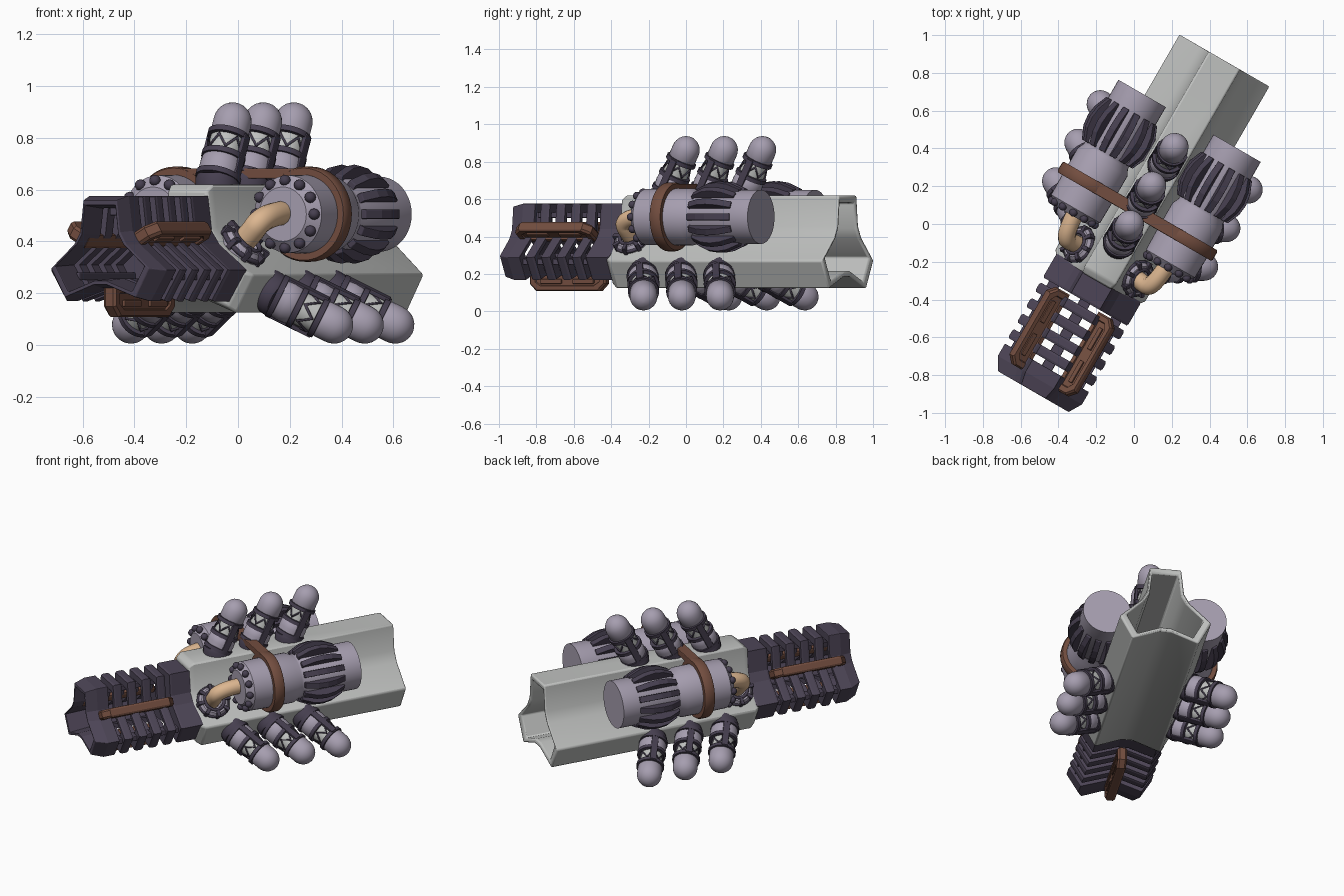
import bpy, bmesh, math
from mathutils import Matrix, Vector

if "Cube" in bpy.data.objects:
    bpy.data.objects.remove(bpy.data.objects["Cube"])

T, R = Matrix.Translation, Matrix.Rotation
rad = math.radians


def material(name, col):
    m = bpy.data.materials.new(name)
    m.diffuse_color = (*col, 1)
    m.use_nodes = True
    m.node_tree.nodes["Principled BSDF"].inputs["Base Color"].default_value = m.diffuse_color
    return m


GREY = material("light_grey", (0.52, 0.53, 0.52))
LILAC = material("lilac_grey", (0.38, 0.34, 0.43))
DARK = material("dark_plum", (0.062, 0.05, 0.08))
GRIP = material("grip_plum", (0.075, 0.06, 0.095))
BROWN = material("brown_leather", (0.17, 0.075, 0.05))
TAN = material("tan_hose", (0.72, 0.47, 0.28))


def finish(name, bm, mat, matrix=Matrix(), bevel=0, smooth=True):
    bmesh.ops.recalc_face_normals(bm, faces=bm.faces)
    me = bpy.data.meshes.new(name)
    bm.to_mesh(me)
    bm.free()
    me.materials.append(mat)
    ob = bpy.data.objects.new(name, me)
    bpy.context.collection.objects.link(ob)
    ob.matrix_basis = matrix
    if smooth:
        me.shade_smooth()
        me.set_sharp_from_angle(angle=rad(35))
    if bevel:
        b = ob.modifiers.new("bevel", "BEVEL")
        b.width, b.segments, b.limit_method = bevel, 2, 'ANGLE'
    return ob


def skin(name, loops, mat, matrix=Matrix(), ring=False, **kw):
    """Join loops of points; cap both ends, or close last to first."""
    bm = bmesh.new()
    rows = [[bm.verts.new(p) for p in lp] for lp in loops]
    pairs = list(zip(rows, rows[1:])) + ([(rows[-1], rows[0])] if ring else [])
    for a, b in pairs:
        for i in range(len(a)):
            j = (i + 1) % len(a)
            bm.faces.new((a[i], a[j], b[j], b[i]))
    if not ring:
        bm.faces.new(rows[0])
        bm.faces.new(rows[-1])
    return finish(name, bm, mat, matrix, **kw)


def revolve(name, prof, mat, matrix, seg=28):
    """Profile of (radius, height) turned about local z."""
    loops = [[(r * math.cos(2 * math.pi * i / seg), r * math.sin(2 * math.pi * i / seg), h)
              for i in range(seg)] for r, h in prof]
    return skin(name, loops, mat, matrix)


def box(name, size, mat, matrix, bevel=0.004):
    bm = bmesh.new()
    bmesh.ops.create_cube(bm, size=1, matrix=Matrix.Diagonal((*size, 1)))
    return finish(name, bm, mat, matrix, bevel=bevel, smooth=False)


def tube(name, pts, r, mat, matrix=Matrix(), cyclic=False, spline='POLY', res=3):
    cu = bpy.data.curves.new(name, 'CURVE')
    cu.dimensions, cu.bevel_depth, cu.bevel_resolution = '3D', r, res
    sp = cu.splines.new(spline)
    sp.points.add(len(pts) - 1)
    for p, q in zip(sp.points, pts):
        p.co = (*q, 1)
    sp.use_cyclic_u = cyclic
    if spline == 'NURBS':
        sp.order_u, sp.use_endpoint_u = 3, True
    cu.materials.append(mat)
    ob = bpy.data.objects.new(name, cu)
    bpy.context.collection.objects.link(ob)
    ob.matrix_basis = matrix


# Three-lobed cross-section shared by barrel and grip (x, z)
HALF = [(0.095, 0.62), (0.113, 0.455), (0.148, 0.392), (0.278, 0.27), (0.2, 0.122), (0.036, 0.186)]
SECTION = HALF + [(-x, z) for x, z in reversed(HALF)]


def section(y, s=1, sz=None):
    sz = s if sz is None else sz
    return [(x * s, y, 0.375 + (z - 0.375) * sz) for x, z in SECTION]


# Barrel body: solid at the front, hollow at the back
skin("barrel_body", [section(-0.36, 0.9), section(-0.325), section(0.99),
                     section(0.985, 0.84), section(0.25, 0.82)], GREY, bevel=0.012)

# Grip: open muzzle, hollow ribs and rear block
W, H = 0.93, 0.82


def grip_ring(name, y0, y1, hole=0.76, cham=0.012):
    k = 1 - cham * 2
    skin(name, [section(y0, W * k, H * k), section(y0 + cham, W, H),
                section(y1 - cham, W, H), section(y1, W * k, H * k),
                section(y1, W * hole, H * hole), section(y0, W * hole, H * hole)],
         GRIP, ring=True, smooth=False)


skin("grip_muzzle", [section(-1.035, W * .84, H * .92), section(-0.965, W, H), section(-0.89, W, H),
                     section(-0.89, W * .76, H * .76), section(-1.035, W * .76, H * .82)],
     GRIP, ring=True, smooth=False, bevel=0.006)
for i in range(4):
    grip_ring("grip_rib", -0.855 + i * 0.095, -0.80 + i * 0.095)
grip_ring("grip_rear_block", -0.485, -0.34, 0.3)
# Inner spines that tie the ribs together along the ridges
for x, z in ((0, 0.515), (0.19, 0.265), (-0.19, 0.265)):
    box("grip_spine", (0.06, 0.46, 0.03), GRIP, T((x, -0.68, z)))


# Brown grip fins in the three valleys: local x points outward
def grip_fin(angle):
    matrix = T((0, -0.73, 0.34)) @ R(rad(-angle), 4, 'Y') @ T((0.172, 0, 0))
    w, l, c = 0.06, 0.235, 0.04
    out = [(w, l - c), (w - c, l), (-w, l), (-w, -l), (w - c, -l), (w, c - l)]

    def loop(s, d, z):
        return [(x * s, y * d, z) for x, y in out]
    t = 0.028
    skin("grip_fin", [loop(.5, .82, 0.3 * t - t), loop(.55, .84, -t), loop(.9, .96, -t), loop(1, 1, -t * .6),
                      loop(1, 1, t * .6), loop(.9, .96, t), loop(.55, .84, t), loop(.5, .82, t * .7)],
         BROWN, matrix, smooth=False)
    for z in (-t, t):
        for y in (-0.1, 0.1):
            box("grip_fin_bar", (0.025, 0.13, 0.014), BROWN, matrix @ T((0.008, y, z * .85)))


for angle in (30, 150, 270):
    grip_fin(angle)

# Side tanks with cage ribs, strap, bolts and feed hose
for s in (-1, 1):
    M = T((s * 0.29, 0, 0.505)) @ R(rad(-90), 4, 'X')   # local z runs along the barrel
    revolve("tank", [(0.09, -0.125), (0.105, -0.125), (0.15, -0.085), (0.152, 0.02), (0.152, 0.2),
                     (0.135, 0.235), (0.135, 0.25), (0.145, 0.27), (0.145, 0.62)], LILAC, M, 40)
    revolve("tank_strap", [(0.14, 0.035), (0.178, 0.035), (0.184, 0.045), (0.184, 0.09),
                           (0.178, 0.1), (0.14, 0.1)], BROWN, M, 40)
    rib = [(0.13, 0.25), (0.155, 0.25), (0.186, 0.32), (0.193, 0.38), (0.184, 0.44), (0.155, 0.51), (0.13, 0.51)]
    for i in range(14):
        skin("tank_rib", [[(r, w, h) for r, h in rib] for w in (-0.018, 0.018)], DARK,
             M @ R(2 * math.pi * i / 14, 4, 'Z'), smooth=False, bevel=0.003)
    for i in range(12):
        a = 2 * math.pi * i / 12
        bm = bmesh.new()
        bmesh.ops.create_uvsphere(bm, u_segments=12, v_segments=8, radius=0.022)
        finish("tank_bolt", bm, DARK, M @ T((0.13 * math.cos(a), 0.13 * math.sin(a), -0.108)))
    tube("feed_hose", [(s * x, y, z) for x, y, z in
                       [(0.15, -0.24, 0.37), (0.225, -0.25, 0.435), (0.255, -0.25, 0.475),
                        (0.275, -0.18, 0.505), (0.28, -0.1, 0.51)]], 0.047, TAN, spline='NURBS', res=5)
    # hose socket on the sloped side
    S = T((s * 0.178, -0.24, 0.383)) @ R(s * rad(46), 4, 'Y')
    revolve("hose_socket", [(0.05, -0.04), (0.095, -0.04), (0.095, 0.012), (0.08, 0.03), (0.058, 0.03),
                            (0.05, 0.0)], LILAC, S)
    for i in range(8):
        box("socket_clamp", (0.05, 0.022, 0.05), DARK,
            S @ R(math.pi * i / 4, 4, 'Z') @ T((0.08, 0, 0.012)))
    for r, h in ((0.06, 0.03), (0.094, 0.005)):
        tube("socket_rim", [(r * math.cos(a), r * math.sin(a), h)
                            for a in [math.pi * k / 12 for k in range(24)]], 0.01, DARK, S, True)
# strap crossing the top of the barrel
box("strap_bridge", (0.56, 0.065, 0.04), BROWN, T((0, 0.068, 0.662)))

# Three rows of three capsules, turned about the barrel axis
for turn in (0, 120, -120):
    for y in (-0.012, 0.224, 0.46):
        P = T((0, 0, 0.34)) @ R(rad(turn), 4, 'Y') @ T((0, y - 0.115, 0.295))
        C = P @ R(rad(-27), 4, 'X')
        revolve("capsule_base", [(0.085, -0.05), (0.085, 0.012), (0.075, 0.03)], DARK, P)
        revolve("capsule_lower", [(0.05, -0.02), (0.079, 0.01), (0.083, 0.05), (0.08, 0.085),
                                  (0.068, 0.1)], LILAC, C)
        revolve("capsule_band", [(0.068, 0.09), (0.068, 0.2)], GREY, C)
        tip = [(0.074 * math.cos(a), 0.254 + 0.076 * math.sin(a))
               for a in [rad(d) for d in range(0, 90, 12)] + [rad(89)]]
        revolve("capsule_tip", [(0.06, 0.185), (0.074, 0.205)] + tip, LILAC, C)
        for r, h in ((0.079, 0.012), (0.076, 0.1), (0.073, 0.19)):
            revolve("capsule_ring", [(r - .01, h - .013), (r + .01, h - .011), (r + .01, h + .011),
                                     (r - .01, h + .013)], DARK, C)
        tube("capsule_zigzag", [(0.07 * math.cos(a), 0.07 * math.sin(a), 0.145 + (0.024 if k % 2 else -0.024))
                                for k, a in enumerate(math.pi * n / 6 for n in range(12))],
             0.008, DARK, C, True, res=1)
        for a in (0, 180):
            box("capsule_strut", (0.018, 0.04, 0.19), DARK, C @ R(rad(a), 4, 'Z') @ T((0.078, 0, 0.1)))

# Swing the whole assembly to its resting angle
SWING = R(rad(-30), 4, 'Z') @ T((-0.018, 0, 0))
for ob in bpy.context.collection.objects:
    ob.matrix_basis = SWING @ ob.matrix_basis
